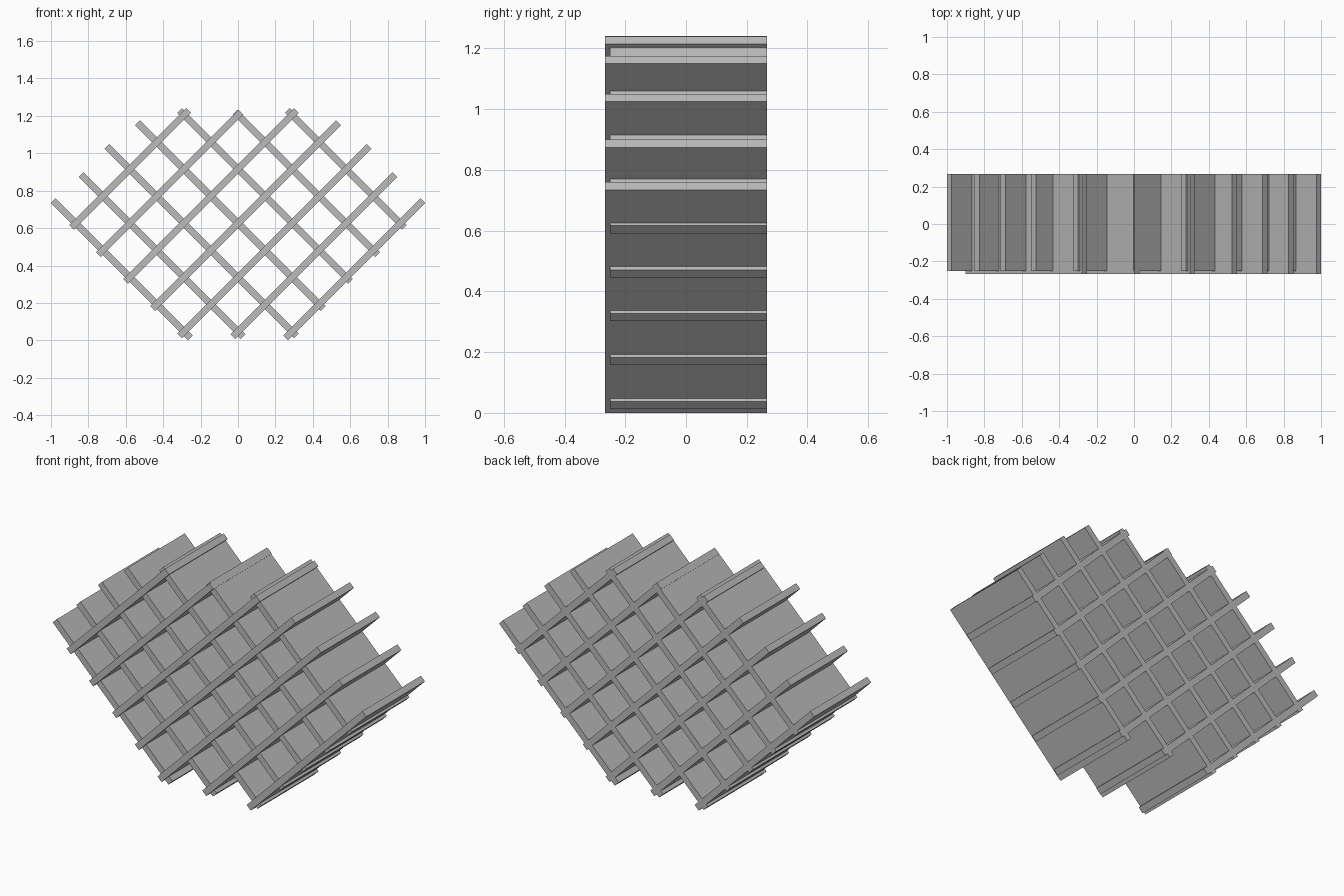
import bpy
import math
from mathutils import Vector

cube = bpy.data.objects.get("Cube")
if cube:
    bpy.data.objects.remove(cube, do_unlink=True)

GREY = (0.5, 0.5, 0.5, 1.0)
mat = bpy.data.materials.new("plain_grey")
mat.use_nodes = True
mat.diffuse_color = GREY
mat.node_tree.nodes["Principled BSDF"].inputs["Base Color"].default_value = GREY

THICK = 0.036      # board thickness
SPACING = 0.289    # vertical distance between parallel boards
MIDDLE = 0.626     # height where the central boards cross
BACK = 0.266

# Heights of the lower and upper end of each rising board, left to right
ENDS = [(0.604, 1.229), (0.458, 1.22), (0.315, 1.227), (0.17, 1.163),
        (0.025, 1.038), (0.02, 0.887), (0.0128, 0.747)]


def board(name, start, end, front):
    """Deep flat shelf running between two points of the front plane."""
    run = end - start
    mid = (start + end) / 2
    bpy.ops.mesh.primitive_cube_add(size=1)
    ob = bpy.context.object
    ob.name = name
    ob.dimensions = (run.length, BACK - front, THICK)
    ob.location = (mid.x, (BACK + front) / 2, mid.y)
    ob.rotation_euler.y = -math.atan2(run.y, run.x)
    ob.data.materials.append(mat)


# Mirrored sets of boards; the falling set sits slightly further back
for label, side, front in (("rising", 1, -0.266), ("falling", -1, -0.25)):
    for i, (low, high) in enumerate(ENDS):
        offset = MIDDLE + (3 - i) * SPACING
        start = Vector((side * (low - offset), low))
        end = Vector((side * (high - offset), high))
        board(f"{label}_shelf_board_{i + 1}", start, end, front)
